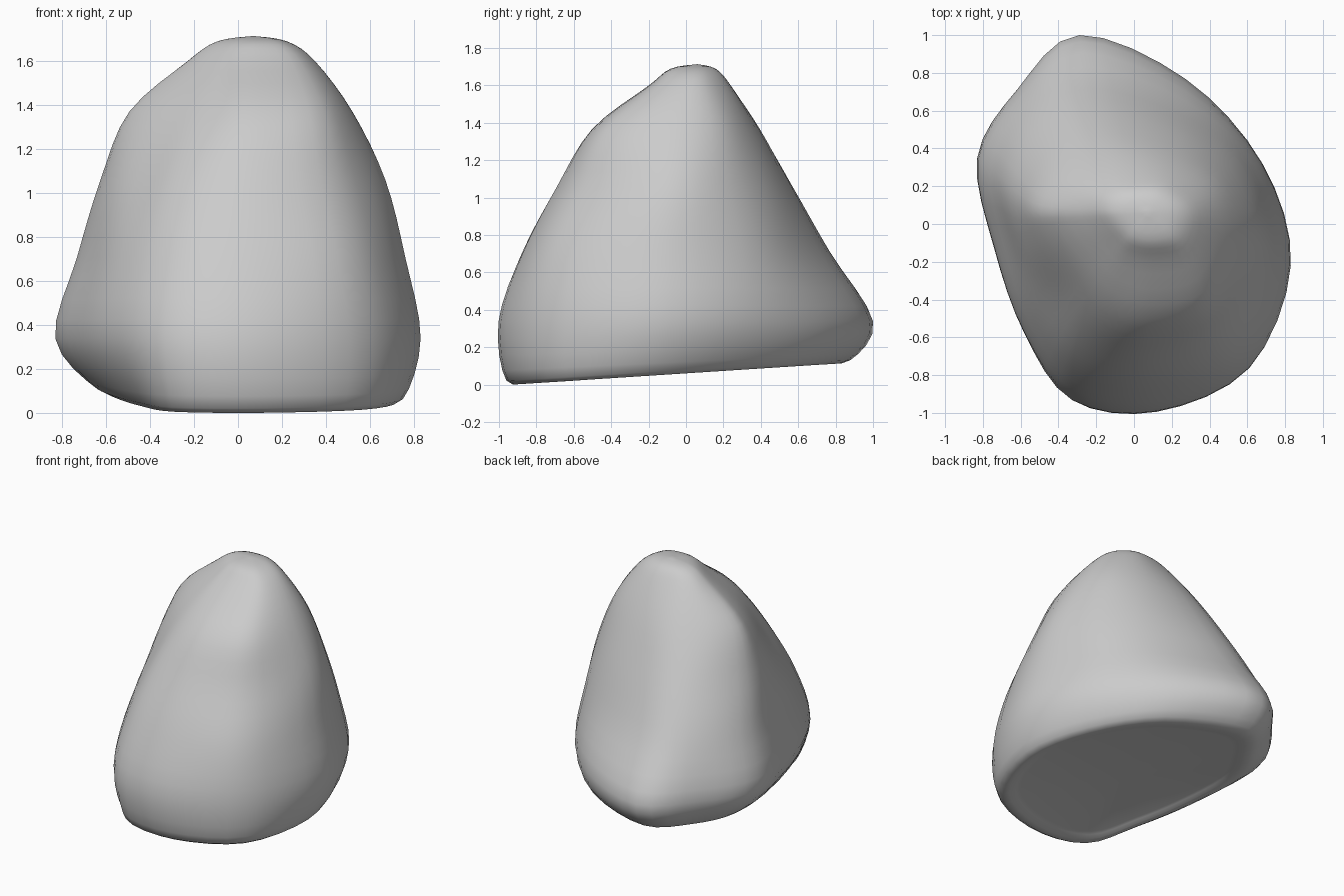
import bpy, bmesh
from mathutils import Vector

if "Cube" in bpy.data.objects:
    bpy.data.objects.remove(bpy.data.objects["Cube"])

# Cross-sections of the boulder: height, then 11 outline points from the back tip round the left side
SECTIONS = [
    (0.07, [(-.27, .88), (-.52, .65), (-.64, .35), (-.58, -.1), (-.46, -.5), (-.30, -.88),
            (.12, -.95), (.58, -.74), (.75, -.25), (.61, .24), (.27, .66)]),
    (0.33, [(-.29, 1.0), (-.62, .71), (-.83, .35), (-.74, -.13), (-.58, -.58), (-.33, -.93),
            (.12, -.99), (.61, -.76), (.83, -.22), (.68, .32), (.27, .77)]),
    (0.70, [(-.24, .77), (-.55, .61), (-.73, .28), (-.66, -.12), (-.53, -.5), (-.30, -.80),
            (.10, -.87), (.55, -.70), (.76, -.18), (.62, .30), (.28, .60)]),
    (1.05, [(-.18, .57), (-.45, .45), (-.62, .17), (-.57, -.12), (-.42, -.38), (-.24, -.61),
            (.07, -.69), (.46, -.55), (.67, -.12), (.56, .23), (.26, .47)]),
    (1.36, [(-.12, .39), (-.36, .28), (-.49, .1), (-.45, -.04), (-.30, -.24), (-.13, -.42),
            (.08, -.50), (.39, -.42), (.52, -.08), (.45, .19), (.20, .35)]),
    (1.59, [(-.07, .23), (-.19, .17), (-.23, .08), (-.20, 0), (-.12, -.1), (-.04, -.17),
            (.10, -.20), (.28, -.16), (.35, 0), (.31, .13), (.15, .23)]),
]
STEPS = 4


def curve(p0, p1, p2, p3, t):
    """Smooth curve through p1 and p2."""
    return 0.5 * (2 * p1 + (p2 - p0) * t + (2 * p0 - 5 * p1 + 4 * p2 - p3) * t * t
                  + (3 * p1 - p0 - 3 * p2 + p3) * t ** 3)


def around(ring):
    n = len(ring)
    return [curve(ring[i - 1], ring[i], ring[(i + 1) % n], ring[(i + 2) % n], s / STEPS)
            for i in range(n) for s in range(STEPS)]


rings = [[Vector((x, y, z)) for x, y in pts] for z, pts in SECTIONS]

# Underside tilts up towards the back, and the left corner is lifted
for p in rings[0]:
    p.z += 0.06 * p.y + 0.08 * max(0, -p.x - 0.45)

# Inner rings close the underside and the rounded peak
low, top = Vector((0.02, -0.1, 0.06)), Vector((0.07, 0.06, 1.705))
bottom_ring = [low.lerp(p, 0.82) for p in rings[0]]
peak_ring = [Vector((*top.lerp(p, 0.55).xy, 1.68)) for p in rings[-1]]
rings = [around(r) for r in [bottom_ring] + rings + [peak_ring, [top] * len(peak_ring)]]

# Loft smoothly from bottom to peak
loft = []
for k in range(len(rings) - 1):
    four = [rings[min(max(k + d, 0), len(rings) - 1)] for d in (-1, 0, 1, 2)]
    for s in range(STEPS):
        loft.append([curve(*c, s / STEPS) for c in zip(*four)])

bm = bmesh.new()
grid = [[bm.verts.new(p) for p in ring] for ring in loft]
n = len(grid[0])
for a, b in zip(grid, grid[1:]):
    for i in range(n):
        bm.faces.new((a[i], a[(i + 1) % n], b[(i + 1) % n], b[i]))
for ring, centre in ((grid[0], low), (grid[-1], top)):
    c = bm.verts.new(centre)
    for i in range(n):
        bm.faces.new((ring[i], ring[(i + 1) % n], c))
bmesh.ops.recalc_face_normals(bm, faces=bm.faces)

# Stand on the ground
lowest = min(v.co.z for v in bm.verts)
for v in bm.verts:
    v.co.z -= lowest

mesh = bpy.data.meshes.new("boulder")
bm.to_mesh(mesh)
bm.free()
mesh.shade_smooth()
boulder = bpy.data.objects.new("boulder", mesh)
bpy.context.collection.objects.link(boulder)
